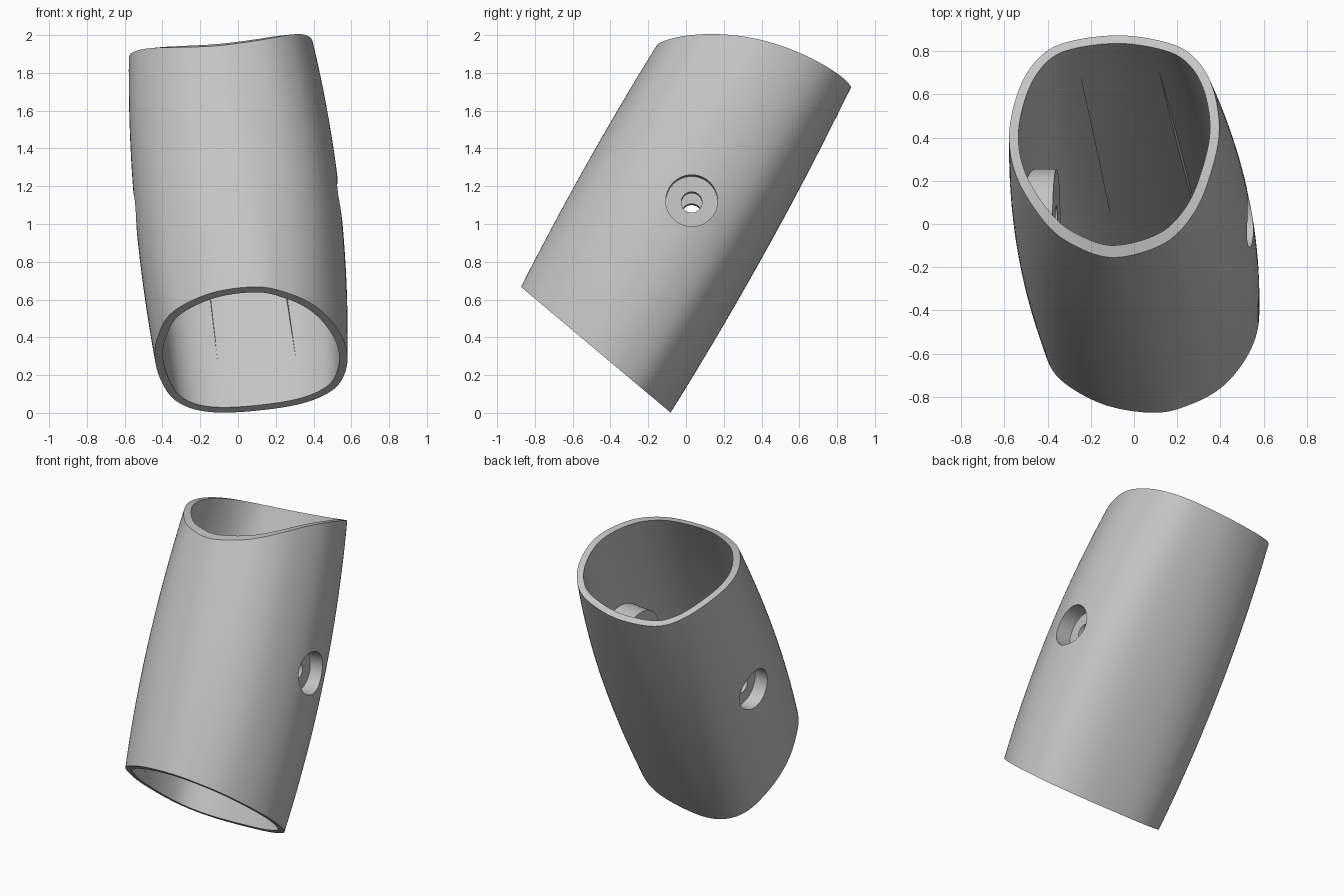
import bpy, bmesh, math
from mathutils import Vector

if "Cube" in bpy.data.objects:
    bpy.data.objects.remove(bpy.data.objects["Cube"])

mat = bpy.data.materials.new("light_grey")
mat.use_nodes = True
mat.diffuse_color = (0.55, 0.55, 0.55, 1)
mat.node_tree.nodes["Principled BSDF"].inputs["Base Color"].default_value = (0.55, 0.55, 0.55, 1)

# Rim outlines, matched point by point: front, right, back, left
LOW = [(.1, .667), (.27, .632), (.41, .565), (.515, .46), (.572, .345), (.572, .23), (.503, .122), (.32, .045),
       (.02, .005), (-.19, .01), (-.33, .065), (-.405, .165), (-.44, .29), (-.422, .41), (-.345, .535), (-.14, .635)]
HIGH = [(-.09, -.155), (.14, -.09), (.28, .055), (.36, .25), (.395, .44), (.365, .63), (.29, .76), (.17, .835),
        (-.06, .873), (-.3, .845), (-.435, .775), (-.53, .63), (-.578, .415), (-.54, .21), (-.41, .005), (-.275, -.1)]


def low_point(x, z):
    return Vector((x, -.08 - 1.19 * z, z))


def high_point(x, y):
    return Vector((x, y, 1.967 - .39 * (y - .08) ** 2 + .097 * (x + .09)))


def spline(pts, u):
    """Closed smooth curve through the points, u from 0 to 1."""
    n = len(pts)
    i, f = divmod(u * n, 1)
    a, b, c, d = (Vector(pts[(int(i) + k) % n]) for k in (-1, 0, 1, 2))
    return b + .5 * f * (c - a + f * (2 * a - 5 * b + 4 * c - d + f * (3 * (b - c) + d - a)))


def straight(u, t):
    return low_point(*spline(LOW, u)).lerp(high_point(*spline(HIGH, u)), t)


def wall(u, t, depth=0):
    """Point on the bulged tube wall, moved inward by depth."""
    around = straight(u + .02, t) - straight(u - .02, t)
    n = around.cross(straight(u, 1) - straight(u, 0)).normalized()
    bulge = (.046 + .008 * n.x) * n.x ** 2 + .03 * max(n.y, 0) + .018 * max(-n.y, 0)
    return straight(u, t) + n * (bulge * 4 * t * (1 - t) - depth)


def make_object(name, bm):
    bmesh.ops.recalc_face_normals(bm, faces=bm.faces)
    me = bpy.data.meshes.new(name)
    bm.to_mesh(me)
    bm.free()
    me.materials.append(mat)
    ob = bpy.data.objects.new(name, me)
    bpy.context.collection.objects.link(ob)
    return ob


def skin(name, rows):
    """Closed solid through a stack of equal rings."""
    bm = bmesh.new()
    rows = [[bm.verts.new(p) for p in r] for r in rows]
    for a, b in zip(rows, rows[1:]):
        for i in range(len(a)):
            j = (i + 1) % len(a)
            bm.faces.new((a[i], a[j], b[j], b[i]))
    bm.faces.new(rows[0])
    bm.faces.new(rows[-1])
    return make_object(name, bm)


def loft(name, t0, t1, depth, sides=128, steps=24):
    """Solid tube core with stepped caps that follow the end surfaces."""
    rings = [[wall(i / sides, t0 + (t1 - t0) * k / steps, depth) for i in range(sides)]
             for k in range(steps + 1)]

    def shrink(ring, s, top):
        c = sum(ring, Vector()) / sides
        out = [c.lerp(p, s) for p in ring]
        if top and t1 == 1:
            out = [high_point(p.x, p.y) for p in out]
        return out
    scales = (.94, .88, .5, .1)
    ends = [shrink(rings[0], s, False) for s in reversed(scales)]
    tops = [shrink(rings[-1], s, True) for s in scales]
    return skin(name, ends + rings + tops)


def strip(name, u0, u1, t0, t1, height, slant=0, steps=20, across=8):
    """Raised bar on the inner wall that fades into it at both ends."""
    rows = []
    for k in range(steps + 1):
        s = k / steps
        t = t0 + (t1 - t0) * s
        us = [u0 + (u1 - u0) * i / across + slant * s for i in range(across + 1)]
        far = .04 + height * 4 * s * (1 - s)
        rows.append([wall(u, t, .02) for u in us] + [wall(u, t, far) for u in reversed(us)])
    return skin(name, rows)


AXIS = Vector((1, 0, .08)).normalized()
MIDDLE = Vector((-.01, .03, 1.08))


def rod(name, radius, start, end):
    """Cylinder along the cross axis."""
    bm = bmesh.new()
    bmesh.ops.create_cone(bm, cap_ends=True, segments=64, radius1=radius, radius2=radius, depth=abs(end - start))
    ob = make_object(name, bm)
    ob.rotation_mode = 'QUATERNION'
    ob.rotation_quaternion = AXIS.to_track_quat('Z', 'Y')
    ob.location = MIDDLE + AXIS * (start + end) / 2
    return ob


def cut(target, cutter):
    cutter.hide_render = True
    mod = target.modifiers.new("cut", 'BOOLEAN')
    mod.operation, mod.solver, mod.object = 'DIFFERENCE', 'EXACT', cutter
    bpy.context.view_layer.update()
    bpy.context.view_layer.objects.active = target
    bpy.ops.object.modifier_apply(modifier=mod.name)
    bpy.data.objects.remove(cutter)


# Outer body and the cavity, which leaves bosses, back pad and side ribs standing
sleeve = loft("sleeve", 0, 1, 0)
cavity = loft("cavity", -.08, 1.08, .043)
for side in (-1, 1):
    cut(cavity, rod("boss", .225, side * .35, side * .75))
cut(cavity, strip("back_pad", .432, .53, .1, .9, .022, .025))
for u in (.25, .75):
    cut(cavity, strip("side_rib", u - .012, u + .012, .01, .35, .02))
cut(sleeve, cavity)

# Counterbored holes on both sides
for side in (-1, 1):
    cut(sleeve, rod("counterbore", .137, side * .44, side * .8))
cut(sleeve, rod("through_hole", .055, -.8, .8))

bpy.ops.object.select_all(action='DESELECT')
sleeve.select_set(True)
bpy.context.view_layer.objects.active = sleeve
bpy.ops.object.shade_smooth_by_angle(angle=math.radians(30))
